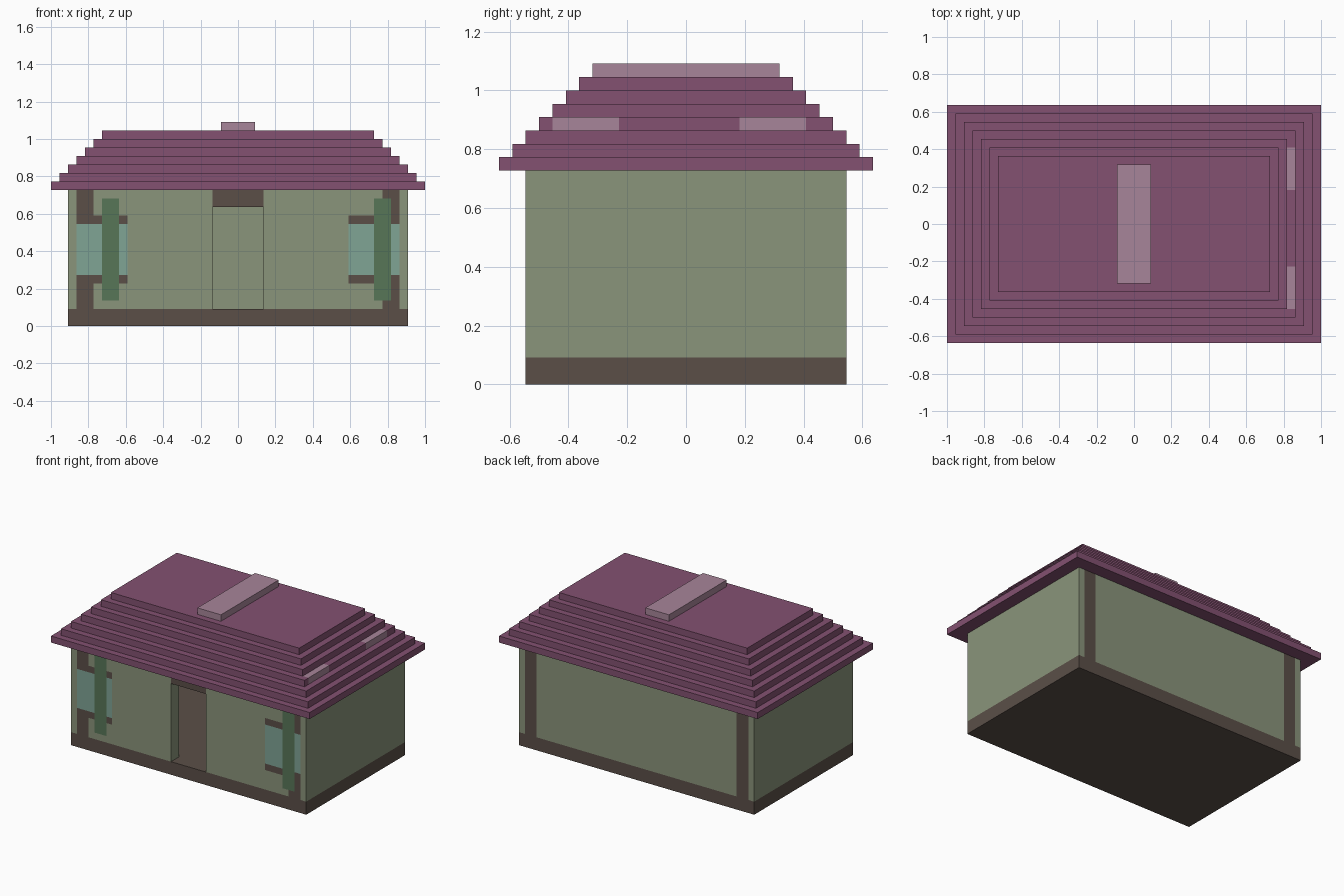
import bpy, bmesh
from mathutils import Vector

if "Cube" in bpy.data.objects:
    bpy.data.objects.remove(bpy.data.objects["Cube"])

U = 1 / 22          # the house sits on a grid of 44 x 28 x 24 cells
parts = {}          # part name -> list of (low corner, high corner) boxes


def subtract(box, cut):
    """Split box into the pieces left outside cut."""
    lo, hi = list(box[0]), list(box[1])
    if any(cut[1][i] <= lo[i] or cut[0][i] >= hi[i] for i in range(3)):
        return [box]
    pieces = []
    for i in range(3):
        if lo[i] < cut[0][i]:
            top = hi[:]
            top[i] = cut[0][i]
            pieces.append((lo[:], top))
            lo[i] = cut[0][i]
        if hi[i] > cut[1][i]:
            bottom = lo[:]
            bottom[i] = cut[1][i]
            pieces.append((bottom, hi[:]))
            hi[i] = cut[1][i]
    return pieces


def fill(name, x, y, z):
    """Put a box in place, replacing whatever was there; no name = opening."""
    box = ([x[0], y[0], z[0]], [x[1], y[1], z[1]])
    for key in parts:
        parts[key] = [p for b in parts[key] for p in subtract(b, box)]
    if name:
        parts.setdefault(name, []).append(box)


def span(side, a, b):
    return tuple(sorted((side * a, side * b)))


FRONT, BACK = (-12, -10), (10, 12)

# base slab, walls and hollow room
fill("base", (-20, 20), (-12, 12), (0, 2))
fill("walls", (-20, 20), (-12, 12), (2, 16))
fill(None, (-18, 18), (-10, 10), (2, 16))

# corner posts, windows with sill and head boards
for s in (-1, 1):
    for wall in (FRONT, BACK):
        fill("corner_posts", span(s, 17, 19), wall, (2, 16))
    fill("window_trim", span(s, 13, 19), FRONT, (5, 13))
    fill("window_panes", span(s, 13, 19), FRONT, (6, 12))

# shutters (not symmetric)
for x in ((-16, -14), (16, 18)):
    fill("shutters", x, FRONT, (3, 15))

# doorway and lintel
fill(None, (-3, 3), FRONT, (2, 14))
fill("door_lintel", (-3, 3), FRONT, (14, 16))

# stepped roof, ridge cap and faded tiles on the right slope
for i in range(7):
    fill(f"roof_tier_{i + 1}", (i - 22, 22 - i), (i - 14, 14 - i), (16 + i, 17 + i))
fill("ridge_cap", (-2, 2), (-7, 7), (23, 24))
for y in ((-10, -5), (4, 9)):
    fill("faded_roof_tiles", (18, 19), y, (19, 20))

# colours
SRGB = {
    "walls": (137, 147, 122), "brown": (91, 80, 73), "roof": (130, 82, 112),
    "pale": (166, 132, 152), "glass": (127, 163, 148), "shutters": (88, 117, 88),
}
mats = {}
for key, rgb in SRGB.items():
    mats[key] = bpy.data.materials.new(key)
    mats[key].diffuse_color = (*[(c / 255) ** 2.2 for c in rgb], 1)

LOOK = {"walls": "walls", "window_panes": "glass", "shutters": "shutters",
        "ridge_cap": "pale", "faded_roof_tiles": "pale"}

# one object per part
for name, boxes in parts.items():
    bm = bmesh.new()
    for lo, hi in boxes:
        lo, hi = Vector(lo), Vector(hi)
        verts = bmesh.ops.create_cube(bm, size=1)["verts"]
        for v in verts:
            v.co = ((lo + hi) / 2 + v.co * (hi - lo)) * U
    mesh = bpy.data.meshes.new(name)
    bm.to_mesh(mesh)
    bm.free()
    look = LOOK.get(name, "roof" if name.startswith("roof") else "brown")
    mesh.materials.append(mats[look])
    bpy.context.collection.objects.link(bpy.data.objects.new(name, mesh))

for m in bpy.data.materials:
    if m.users and not m.is_grease_pencil:
        m.use_nodes = True
        m.node_tree.nodes["Principled BSDF"].inputs["Base Color"].default_value = m.diffuse_color
